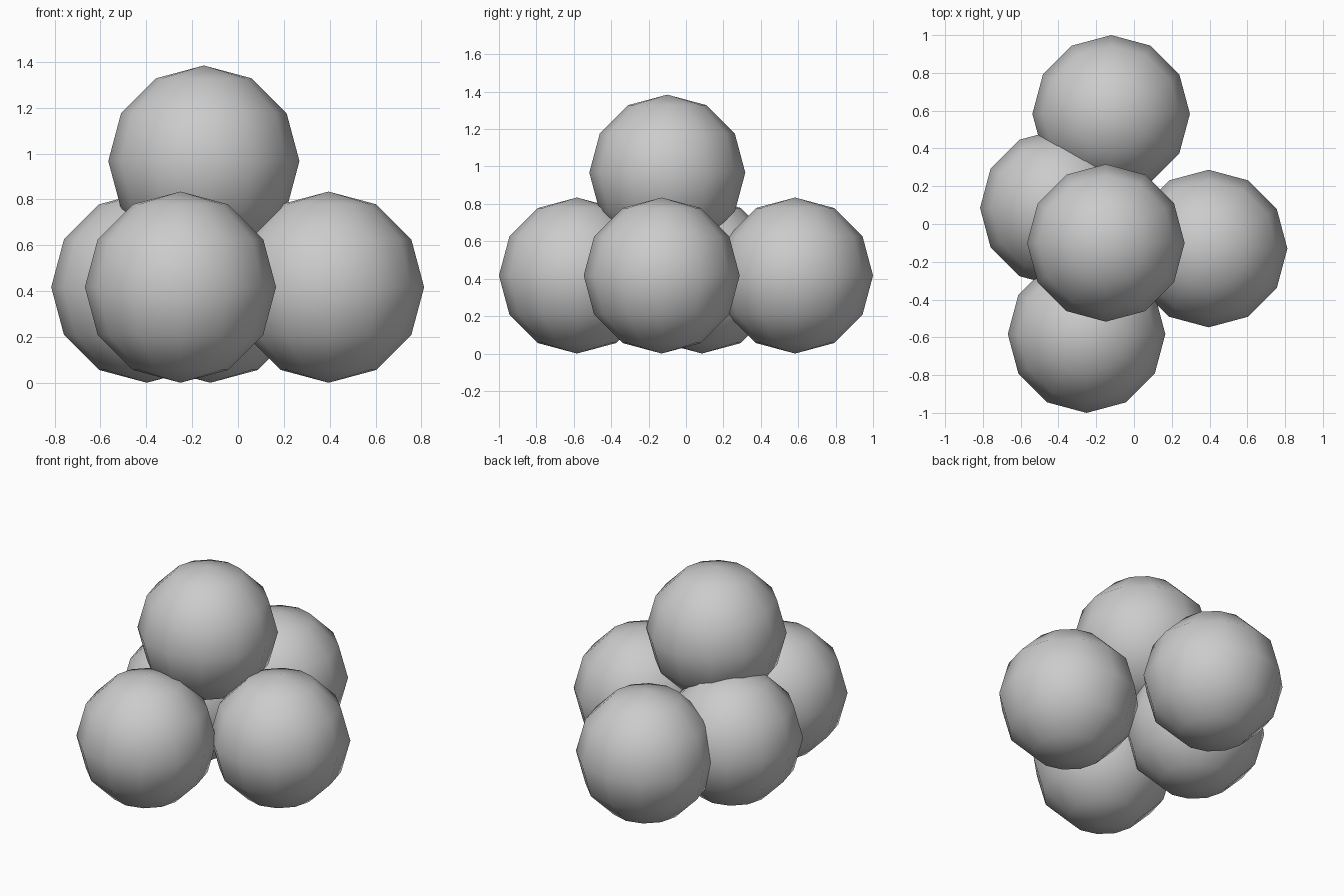
import bpy

if "Cube" in bpy.data.objects:
    bpy.data.objects.remove(bpy.data.objects["Cube"])

R = 0.417   # ball radius
BALLS = {
    "ball_back": (-0.121, 0.583, R),
    "ball_left": (-0.398, 0.085, R),
    "ball_right": (0.395, -0.13, R),
    "ball_front": (-0.251, -0.583, R),
    "ball_top": (-0.149, -0.10, 0.967),
}


def ball(name, location):
    """Low-poly ball with smooth shading."""
    bpy.ops.mesh.primitive_uv_sphere_add(segments=12, ring_count=6, radius=R, location=location)
    obj = bpy.context.object
    obj.name = name
    bpy.ops.object.shade_smooth()


# Four balls on the ground, one resting on top
for name, location in BALLS.items():
    ball(name, location)
